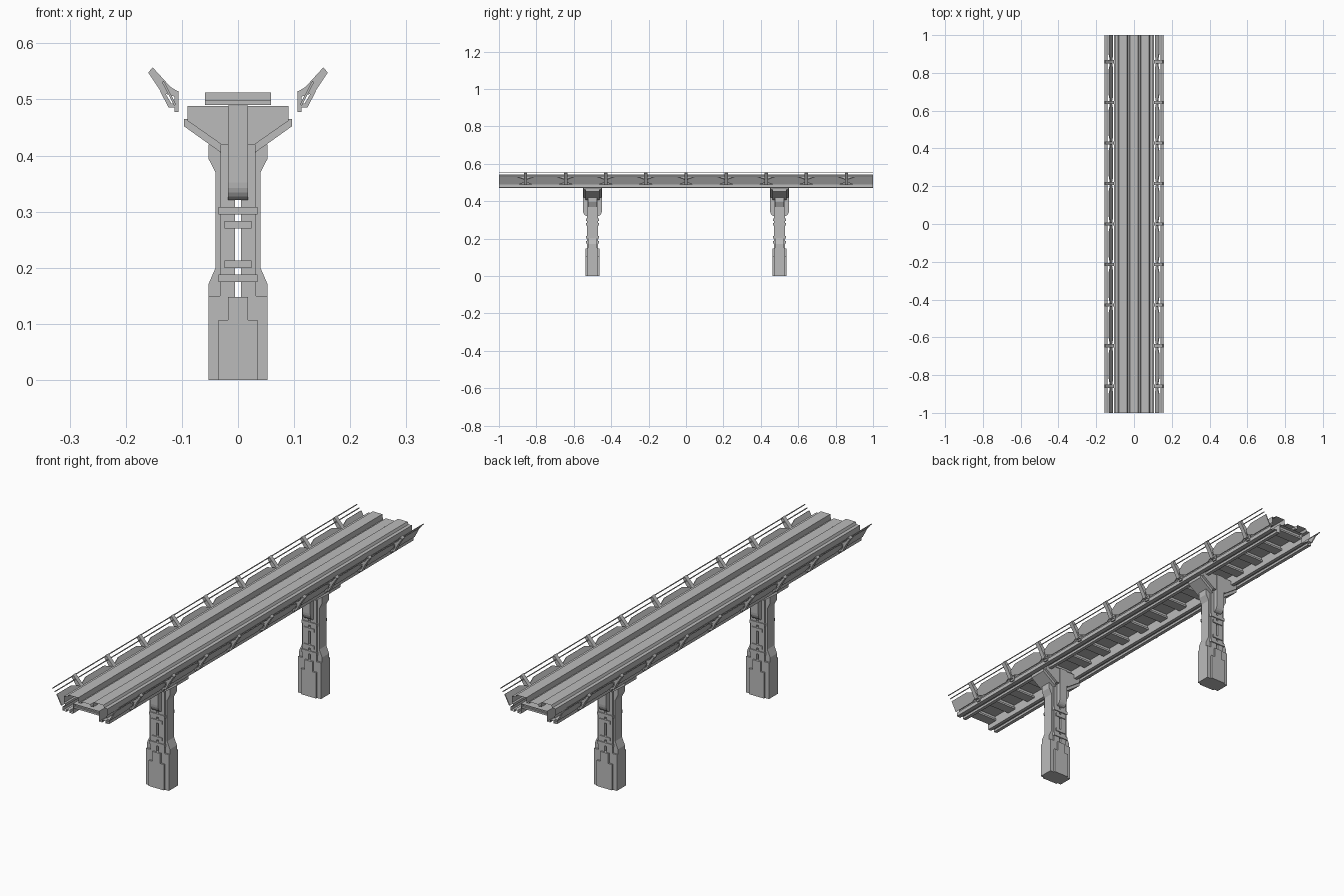
import bpy, bmesh, math
from mathutils import Vector

cube = bpy.data.objects.get("Cube")
if cube:
    bpy.data.objects.remove(cube, do_unlink=True)

grey = bpy.data.materials.new("concrete_grey")
grey.use_nodes = True
grey.diffuse_color = (0.5, 0.5, 0.5, 1)
grey.node_tree.nodes["Principled BSDF"].inputs["Base Color"].default_value = (0.5, 0.5, 0.5, 1)


def finish(name, bm):
    bmesh.ops.recalc_face_normals(bm, faces=bm.faces)
    mesh = bpy.data.meshes.new(name)
    bm.to_mesh(mesh)
    bm.free()
    mesh.materials.append(grey)
    obj = bpy.data.objects.new(name, mesh)
    bpy.context.collection.objects.link(obj)
    return obj


def prism(bm, pts, lo, hi, axis="y", caps=True):
    """Extrude a closed outline along y (points x,z) or along x (points y,z)."""
    def place(p, d):
        return (p[0], d, p[1]) if axis == "y" else (d, p[0], p[1])
    a = [bm.verts.new(place(p, lo)) for p in pts]
    b = [bm.verts.new(place(p, hi)) for p in pts]
    n = len(pts)
    for i in range(n):
        j = (i + 1) % n
        bm.faces.new((a[i], a[j], b[j], b[i]))
    if caps:
        bm.faces.new(a)
        bm.faces.new(b[::-1])


def box(bm, x0, x1, y0, y1, z0, z1):
    prism(bm, [(x0, z0), (x1, z0), (x1, z1), (x0, z1)], y0, y1)


def flip(pts, s):
    return [(s * x, z) for x, z in pts]


def mirrored(half):
    return half + [(-x, z) for x, z in reversed(half)]


# Deck: hollow extruded section with two raised lanes and side girders
bm = bmesh.new()
section = [(0.02, 0.53), (0.023, 0.522), (0.033, 0.522), (0.036, 0.543),
           (0.08, 0.543), (0.085, 0.533), (0.1, 0.533), (0.1, 0.506),
           (0.095, 0.502), (0.095, 0.492), (0.107, 0.488), (0.107, 0.472),
           (0.09, 0.47), (0.09, 0.48), (0.075, 0.48), (0.075, 0.47),
           (0.06, 0.47), (0.06, 0.512)]
prism(bm, mirrored(section), -1, 1, caps=False)
finish("deck", bm)

# Cross ties under the deck
bm = bmesh.new()
ties = 17
for i in range(ties):
    y = -0.97 + 1.94 * i / (ties - 1)
    box(bm, -0.059, 0.059, y - 0.015, y + 0.015, 0.498, 0.512)
    box(bm, -0.059, 0.059, y - 0.022, y + 0.022, 0.49, 0.498)
finish("cross_ties", bm)


# Piers
def pier(name, cy):
    # Slotted shaft: two halves with raised inner strips
    bm = bmesh.new()
    half = [(0.005, 0), (0.053, 0), (0.053, 0.17), (0.04, 0.2), (0.04, 0.37),
            (0.053, 0.395), (0.053, 0.42), (0.005, 0.42)]
    for s in (-1, 1):
        prism(bm, flip(half, s), cy - 0.023, cy + 0.023)
        strip = [(0.005, 0), (0.032, 0), (0.032, 0.42), (0.005, 0.42)]
        prism(bm, flip(strip, s), cy - 0.03, cy + 0.03)
        box(bm, *sorted((s * 0.03, s * 0.0528)), cy - 0.03, cy + 0.03, 0, 0.15)
    finish(name + "_shaft", bm)

    # Stepped base panel
    bm = bmesh.new()
    panel = [(0.035, 0), (0.035, 0.107), (0.018, 0.107), (0.018, 0.148)]
    prism(bm, mirrored(panel), cy - 0.037, cy + 0.037)
    finish(name + "_base_panel", bm)

    # Bars crossing the slot
    bm = bmesh.new()
    for w, z in ((0.035, 0.175), (0.024, 0.2), (0.024, 0.27), (0.035, 0.295)):
        box(bm, -w, w, cy - 0.034, cy + 0.034, z, z + 0.013)
    finish(name + "_bars", bm)

    # Head with sloped underside lips
    bm = bmesh.new()
    prism(bm, mirrored([(0.03, 0.42), (0.09, 0.462), (0.09, 0.488)]), cy - 0.047, cy + 0.047)
    lip = [(0.03, 0.42), (0.09, 0.465), (0.096, 0.465), (0.096, 0.452), (0.03, 0.405)]
    for s in (-1, 1):
        prism(bm, flip(lip, s), cy - 0.037, cy + 0.037)
    finish(name + "_head", bm)

    # Rounded central bracket
    bm = bmesh.new()
    curve = [(0.03 + 0.021 * math.sin(t), 0.352 - 0.031 * math.cos(t))
             for t in (math.pi / 2 * k / 5 for k in range(6))]
    side = curve + [(0.051, 0.489)]
    outline = [(cy + y, z) for y, z in mirrored(side)]
    prism(bm, outline, -0.018, 0.018, axis="x")
    finish(name + "_bracket", bm)


pier("front_pier", -0.5)
pier("back_pier", 0.5)

# Side railings
step = 0.2145
posts = [step * i for i in range(-4, 5)]
post_parts = (
    [(0.106, 0.478), (0.113, 0.478), (0.113, 0.515), (0.106, 0.515)],
    [(0.108, 0.515), (0.12, 0.522), (0.152, 0.557), (0.16, 0.548), (0.136, 0.512), (0.113, 0.505)],
    [(0.113, 0.486), (0.124, 0.486), (0.139, 0.515), (0.132, 0.515), (0.119, 0.493), (0.113, 0.493)],
)


def railing(name, s):
    bm = bmesh.new()
    for y in posts:
        for part in post_parts:
            prism(bm, flip(part, s), y - 0.009, y + 0.009)
    finish(name + "_posts", bm)

    # Leaning guard panels with clipped ends, stopping at the deck ends
    bm = bmesh.new()
    low, high = Vector((0.112, 0.49)), Vector((0.134, 0.532))
    shape = ((0, 0.25), (0.03, 0), (0.17, 0), (0.2, 0.25), (0.2, 0.65), (0.16, 1), (0.04, 1), (0, 0.65))
    for i in range(-5, 5):
        verts = []
        for along, up in shape:
            y = max(-1, min(1, step * i + 0.007 + along))
            p = low.lerp(high, up)
            verts.append(bm.verts.new((s * p.x, y, p.y)))
        bm.faces.new(verts)
    bmesh.ops.remove_doubles(bm, verts=bm.verts, dist=0.0001)
    panel = finish(name + "_panels", bm)
    solid = panel.modifiers.new("thickness", "SOLIDIFY")
    solid.thickness = 0.004
    solid.offset = 0

    # Long handrail wires
    bm = bmesh.new()
    for x, z, r in ((0.153, 0.552, 0.0022), (0.143, 0.54, 0.0022)):
        ring = [(s * x + r * math.cos(k * math.pi / 3), z + r * math.sin(k * math.pi / 3)) for k in range(6)]
        prism(bm, ring, -1, 1, caps=False)
    finish(name + "_wires", bm)


railing("left_railing", 1)
railing("right_railing", -1)
